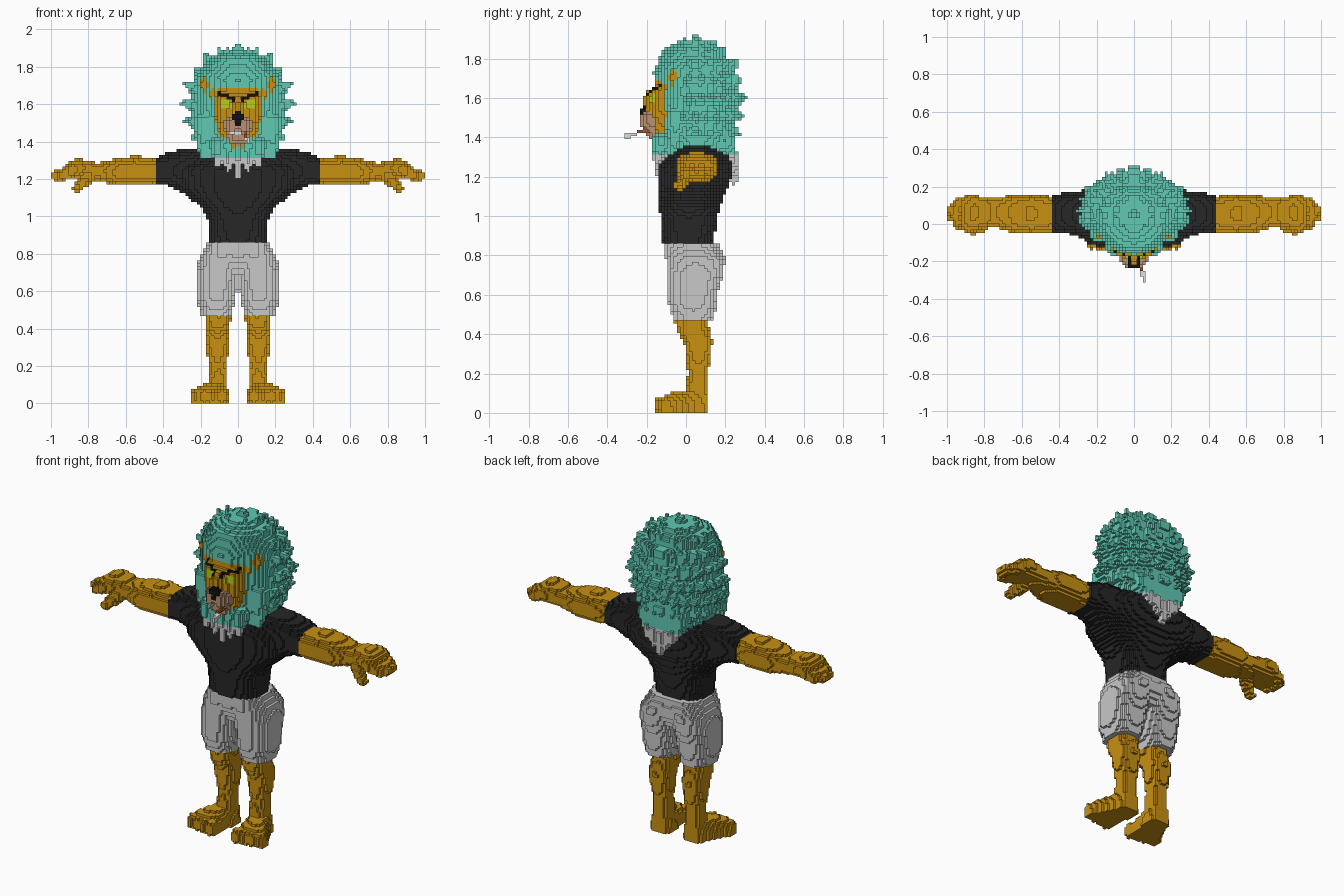
import bpy, math, random
from mathutils import Vector

if "Cube" in bpy.data.objects:
    bpy.data.objects.remove(bpy.data.objects["Cube"])

random.seed(4)
S = 1 / 64            # edge of one small cube
cells = {}            # (i, j, k) -> part name

# part name -> colour name, colour name -> linear colour
PALETTE = {"golden fur": (.58, .28, .006), "teal hair": (.115, .58, .45), "black cloth": (.02, .02, .021),
           "light grey": (.58, .58, .58), "tan": (.48, .29, .17), "yellow green": (.48, .6, .01),
           "brown": (.37, .09, .03), "white": (.75, .75, .75), "black": (.006, .006, .006)}
PARTS = {"legs": "golden fur", "feet": "golden fur", "arms": "golden fur", "face": "golden fur",
         "ears": "golden fur", "shirt": "black cloth", "shorts": "light grey", "mane": "teal hair",
         "mane_tips": "light grey", "muzzle": "tan", "nose": "black", "eyebrows": "black",
         "eyes": "yellow green", "teeth": "white", "cigarette": "white", "cigarette_filter": "brown"}


def fill(part, lo, hi, test, mirror=True):
    """Fill all cells in a box whose centre passes the test."""
    a = [math.floor(v / S) - 1 for v in lo]
    b = [math.ceil(v / S) + 1 for v in hi]
    for i in range(a[0], b[0]):
        for j in range(a[1], b[1]):
            for k in range(max(a[2], 0), b[2]):
                p = ((i + .5) * S, (j + .5) * S, (k + .5) * S)
                if test(p):
                    name = "mane_tips" if part == "mane" and p[2] < 1.32 else part
                    cells[i, j, k] = name
                    if mirror:
                        cells[-1 - i, j, k] = name


def loft(part, axis, rows, power=2.3, mirror=True):
    """Rounded sections (t, a0, a1, b0, b1) blended along an axis."""
    ua, ub = [(1, 2), (0, 2), (0, 1)][axis]

    def test(p):
        t = p[axis]
        for r, q in zip(rows, rows[1:]):
            if r[0] <= t <= q[0]:
                f = (t - r[0]) / (q[0] - r[0])
                _, a0, a1, b0, b1 = [u + (v - u) * f for u, v in zip(r, q)]
                return (abs((2 * p[ua] - a0 - a1) / (a1 - a0)) ** power
                        + abs((2 * p[ub] - b0 - b1) / (b1 - b0)) ** power) <= 1
        return False
    lo, hi = [0] * 3, [0] * 3
    lo[axis], hi[axis] = rows[0][0], rows[-1][0]
    lo[ua], hi[ua] = min(r[1] for r in rows), max(r[2] for r in rows)
    lo[ub], hi[ub] = min(r[3] for r in rows), max(r[4] for r in rows)
    fill(part, lo, hi, test, mirror)


def ball(part, c, r):
    fill(part, [c[n] - r[n] for n in range(3)], [c[n] + r[n] for n in range(3)],
         lambda p: sum(((p[n] - c[n]) / r[n]) ** 2 for n in range(3)) <= 1)


def taper(part, p0, p1, r0, r1, mirror=True):
    """Capsule or spike between two points."""
    a, b = Vector(p0), Vector(p1)
    d = b - a
    r = max(r0, r1)

    def test(p):
        v = Vector(p) - a
        f = min(1, max(0, v.dot(d) / d.length_squared))
        return (v - d * f).length <= r0 + (r1 - r0) * f
    fill(part, [min(u, v) - r for u, v in zip(a, b)], [max(u, v) + r for u, v in zip(a, b)], test, mirror)


def paint(part, rule):
    """Recolour the foremost cell of each face column that meets the rule."""
    for i in range(-9, 9):
        for k in range(86, 110):
            if rule((i + .5) * S, (k + .5) * S):
                j = min((j for j in range(-20, 10) if (i, j, k) in cells), default=None)
                if j is not None:
                    cells[i, j, k] = part


# legs and feet with toes
loft("legs", 2, [(.03, .06, .16, 0, .115), (.12, .055, .16, 0, .112), (.2, .06, .155, .01, .112),
                 (.28, .05, .17, 0, .125), (.36, .045, .18, -.01, .135), (.42, .04, .175, -.05, .12),
                 (.5, .035, .17, -.06, .1)])
loft("feet", 1, [(-.13, .08, .25, -.08, .08), (-.08, .06, .25, -.1, .1), (0, .055, .2, -.12, .115),
                 (.07, .05, .17, -.12, .12), (.11, .06, .16, -.11, .11)], 3)
for n in range(4):
    ball("feet", (.085 + .047 * n, -.125 + .008 * n, .035), (.026, .037, .05))

# shorts
loft("shorts", 2, [(.475, .035, .2, -.065, .14), (.55, .015, .217, -.088, .155), (.62, .004, .222, -.092, .162),
                   (.7, 0, .222, -.092, .187), (.78, -.02, .207, -.1, .2), (.865, -.1, .16, -.12, .165)], 2.5)
loft("shorts", 2, [(.69, -.15, .15, -.06, .15), (.78, -.19, .19, -.1, .19), (.865, -.16, .16, -.12, .16)], 2.5)

# shirt body and sleeves
loft("shirt", 2, [(.865, -.155, .155, -.12, .14), (1, -.165, .165, -.13, .16), (1.05, -.2, .2, -.137, .175),
                  (1.1, -.265, .265, -.14, .19), (1.16, -.33, .33, -.14, .22), (1.25, -.34, .34, -.14, .24),
                  (1.31, -.3, .3, -.1, .22), (1.36, -.2, .2, 0, .14)], 2.5)
loft("shirt", 0, [(.2, -.08, .18, 1.1, 1.365), (.3, -.06, .175, 1.13, 1.36), (.38, -.05, .165, 1.165, 1.34),
                  (.44, -.052, .157, 1.165, 1.315)], 2.6)

# arms, hands, fingers and thumbs
loft("arms", 0, [(.43, -.045, .145, 1.172, 1.31), (.55, -.05, .16, 1.165, 1.325), (.65, -.045, .155, 1.17, 1.31),
                 (.75, -.01, .135, 1.19, 1.285), (.79, -.015, .14, 1.195, 1.3), (.86, -.035, .155, 1.2, 1.31),
                 (.92, -.03, .145, 1.2, 1.285)], 2.5)
for y, end in ((-.015, .95), (.033, .975), (.081, .972), (.125, .94)):
    taper("arms", (.88, y, 1.25), (end, y * .8 + .012, 1.215), .034, .026)
taper("arms", (.8, 0, 1.21), (.86, -.035, 1.15), .035, .026)

# mane core
loft("mane", 2, [(1.28, -.17, .17, -.13, .23), (1.4, -.21, .21, -.13, .25), (1.52, -.25, .25, -.13, .255),
                 (1.65, -.25, .25, -.14, .255), (1.75, -.225, .225, -.155, .24), (1.84, -.165, .165, -.125, .19),
                 (1.89, -.07, .07, -.03, .13)], 2)

# mane tufts in rings, leaving the face open
C = Vector((0, .06, 1.58))
for row, el in enumerate(range(-32, 90, 17)):
    n = max(3, round(13 * math.cos(math.radians(el))))
    for m in range(n):
        az = math.radians(-90 + 180 * (m + (.25 if row % 2 else .75)) / n)
        e = math.radians(el)
        d = Vector((math.cos(e) * math.cos(az), math.cos(e) * math.sin(az), math.sin(e)))
        if d.y < -.35 and el < 60:
            continue
        k = random.uniform(.95, 1.02)
        a = C + Vector((d.x * .2, d.y * .17, d.z * .26))
        b = C + Vector((d.x * .3, d.y * .25, d.z * .34)) * k + Vector((0, 0, .015 * math.cos(e)))
        taper("mane", a, b, .062, .008)
# hanging locks beside the face, under the chin and at the nape
for x in (.15, .19):
    taper("mane", (x, -.05, 1.5), (x, -.06, 1.33), .05, .02)
for x in (0, .055, .11):
    taper("mane", (x, -.125, 1.38), (x * .95, -.15, 1.215 + x * .5), .045, .012)
    taper("mane", (x, .2, 1.38), (x * .7, .245, 1.18 + x * .8), .055, .02)

# face, bridge, forelock and ears
loft("face", 2, [(1.36, -.06, .06, -.15, 0), (1.45, -.105, .105, -.175, 0), (1.55, -.128, .128, -.185, .02),
                 (1.63, -.132, .132, -.18, .02), (1.69, -.12, .12, -.15, .02)], 2.8)
ball("face", (0, -.165, 1.58), (.04, .055, .07))
ball("mane", (0, -.07, 1.725), (.13, .095, .08))
ball("ears", (.155, -.06, 1.705), (.045, .028, .055))
ball("ears", (.135, -.07, 1.66), (.025, .04, .04))

# muzzle, chin and nose
ball("muzzle", (.03, -.175, 1.485), (.048, .06, .055))
ball("muzzle", (0, -.155, 1.425), (.065, .05, .045))
ball("nose", (0, -.215, 1.535), (.034, .024, .022))

# painted features
paint("nose", lambda x, z: 1.47 < z < 1.55 and abs(x) < .012 + (z - 1.49) * .4)
paint("eyes", lambda x, z: .025 < abs(x) < .1 and 1.58 < z < 1.61 + .3 * (abs(x) - .03))
paint("eyebrows", lambda x, z: .02 < abs(x) < .11 and abs(z - 1.622 - .45 * (abs(x) - .02)) < .011)
paint("teeth", lambda x, z: -.05 < x < .02 and 1.43 < z < 1.46)

# cigarette
taper("cigarette", (.04, -.22, 1.432), (.055, -.3, 1.405), .011, .011, False)
taper("cigarette_filter", (.035, -.18, 1.442), (.042, -.235, 1.428), .013, .013, False)

# build one mesh of outer cube faces per part
mats = {}
for name, rgb in PALETTE.items():
    mats[name] = bpy.data.materials.new(name)
    mats[name].diffuse_color = (*rgb, 1)
for part, colour in PARTS.items():
    verts, faces = {}, []
    for cell, owner in cells.items():
        if owner != part:
            continue
        for axis in range(3):
            for side in (0, 1):
                near = list(cell)
                near[axis] += 2 * side - 1
                if tuple(near) in cells:
                    continue
                quad = []
                for u, v in ((0, 0), (1, 0), (1, 1), (0, 1)):
                    p = list(cell)
                    p[axis] += side
                    p[(axis + 1) % 3] += u
                    p[(axis + 2) % 3] += v
                    quad.append(verts.setdefault(tuple(p), len(verts)))
                faces.append(quad if side else quad[::-1])
    mesh = bpy.data.meshes.new(part)
    mesh.from_pydata([[c * S for c in v] for v in verts], [], faces)
    mesh.materials.append(mats[colour])
    bpy.context.collection.objects.link(bpy.data.objects.new(part, mesh))

for m in bpy.data.materials:
    if m.users and not m.is_grease_pencil:
        m.use_nodes = True
        m.node_tree.nodes["Principled BSDF"].inputs["Base Color"].default_value = m.diffuse_color
